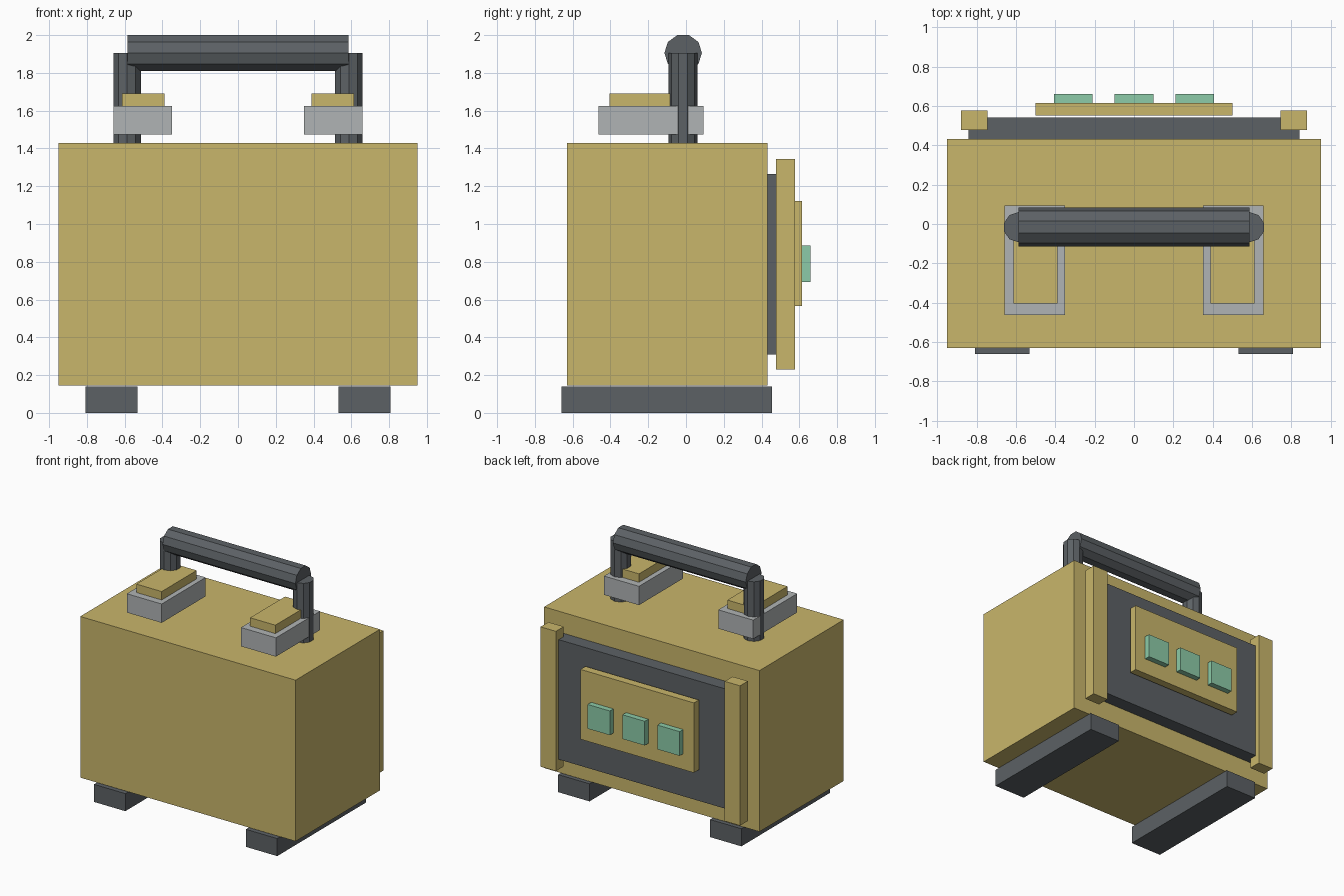
import bpy, math
from mathutils import Matrix

if "Cube" in bpy.data.objects:
    bpy.data.objects.remove(bpy.data.objects["Cube"])


def material(name, rgb):
    m = bpy.data.materials.new(name)
    m.diffuse_color = (*rgb, 1)
    m.use_nodes = True
    m.node_tree.nodes["Principled BSDF"].inputs["Base Color"].default_value = m.diffuse_color
    return m


YELLOW = material("mustard yellow", (0.584, 0.468, 0.147))
DARK = material("dark slate", (0.107, 0.120, 0.130))
GREY = material("light grey", (0.434, 0.456, 0.462))
GREEN = material("mint green", (0.265, 0.597, 0.392))


def box(name, x, y, z, mat):
    """Box from (min, max) ranges."""
    bpy.ops.mesh.primitive_cube_add(size=1)
    o = bpy.context.object
    o.name = name
    size = [b - a for a, b in (x, y, z)]
    mid = [(a + b) / 2 for a, b in (x, y, z)]
    o.data.transform(Matrix.Translation(mid) @ Matrix.Diagonal((*size, 1)))
    o.data.materials.append(mat)
    return o


def rod(name, radius, length, centre, turn, mat):
    """Ten-sided bar, turned from the z axis by the given matrix."""
    bpy.ops.mesh.primitive_cylinder_add(vertices=10, radius=radius, depth=length)
    o = bpy.context.object
    o.name = name
    o.data.transform(Matrix.Translation(centre) @ turn)
    o.data.materials.append(mat)
    return o


# main case
box("case", (-0.95, 0.95), (-0.631, 0.431), (0.145, 1.43), YELLOW)

# back panel, control plate and buttons
box("back_panel", (-0.84, 0.84), (0.425, 0.54), (0.31, 1.265), DARK)
box("control_plate", (-0.5, 0.5), (0.552, 0.615), (0.565, 1.122), YELLOW)
for i in (-1, 0, 1):
    c = i * 0.308
    box("button", (c - 0.098, c + 0.098), (0.612, 0.66), (0.692, 0.885), GREEN)

# mirrored parts: feet, panel rails, latches, handle posts
for s, side in ((-1, "left"), (1, "right")):
    def span(a, b):
        return tuple(sorted((s * a, s * b)))
    box(side + "_foot", span(0.532, 0.808), (-0.66, 0.456), (0, 0.14), DARK)
    box(side + "_rail", span(0.745, 0.88), (0.477, 0.576), (0.23, 1.345), YELLOW)
    box(side + "_latch_base", span(0.35, 0.658), (-0.462, 0.093), (1.475, 1.625), GREY)
    box(side + "_latch_top", span(0.39, 0.613), (-0.405, 0.036), (1.62, 1.692), YELLOW)
    rod(side + "_handle_post", 0.0765, 0.475, (s * 0.587, -0.016, 1.6675),
        Matrix.Identity(4), DARK)

# handle grip along x, with a flat facet on top
rod("handle_grip", 0.0995, 1.172, (0, -0.015, 1.9054),
    Matrix.Rotation(math.pi / 2, 4, "Y") @ Matrix.Rotation(0, 4, "Z"), DARK)
